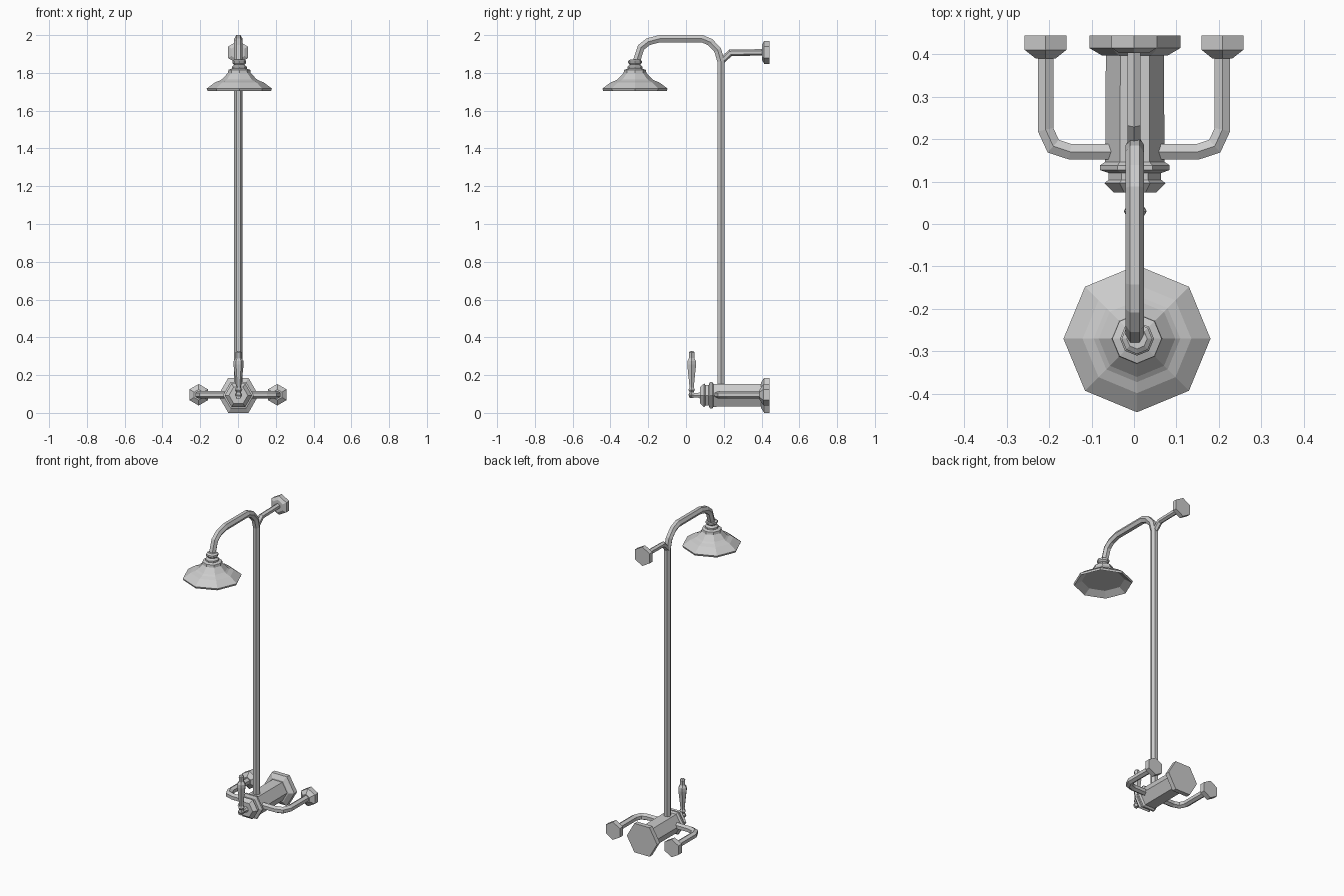
import bpy, bmesh, math
from mathutils import Vector

if "Cube" in bpy.data.objects:
    bpy.data.objects.remove(bpy.data.objects["Cube"])

ZC = 0.093   # height of the valve axis


def finish(name, bm):
    bmesh.ops.recalc_face_normals(bm, faces=bm.faces)
    mesh = bpy.data.meshes.new(name)
    bm.to_mesh(mesh)
    bm.free()
    obj = bpy.data.objects.new(name, mesh)
    bpy.context.collection.objects.link(obj)
    return obj


def skin(name, rings):
    """Join successive rings of points with quads and cap both ends."""
    bm = bmesh.new()
    rows = [[bm.verts.new(p) for p in ring] for ring in rings]
    n = len(rows[0])
    for a, b in zip(rows, rows[1:]):
        for i in range(n):
            j = (i + 1) % n
            bm.faces.new((a[i], a[j], b[j], b[i]))
    bm.faces.new(rows[0])
    bm.faces.new(rows[-1])
    return finish(name, bm)


def turned(name, profile, center, axis, sides=6, phase=0.0):
    """Low-poly turned part; profile is (radius, position along axis)."""
    rings = []
    for r, t in profile:
        ring = []
        for k in range(sides):
            a = math.radians(phase) + math.tau * k / sides
            u, v = r * math.cos(a), r * math.sin(a)
            if axis == 'Z':
                ring.append((center[0] + u, center[1] + v, t))
            else:
                ring.append((center[0] + u, t, center[1] + v))
        rings.append(ring)
    return skin(name, rings)


def pipe(name, path, radius, binormal, phase=0.0, sides=6):
    """Mitred tube along a planar path."""
    pts = [Vector(p) for p in path]
    b = Vector(binormal)
    rings = []
    for i, p in enumerate(pts):
        t0 = (p - pts[i - 1]).normalized() if i else (pts[1] - p).normalized()
        t1 = (pts[i + 1] - p).normalized() if i < len(pts) - 1 else t0
        t = (t0 + t1).normalized()
        n = b.cross(t) / max(t.dot(t0), 0.5)
        rings.append([p + radius * (math.cos(a) * b + math.sin(a) * n)
                      for a in (math.radians(phase) + math.tau * k / sides
                                for k in range(sides))])
    return skin(name, rings)


# Valve body with wall flange and stepped front collars
turned("valve_body", [(0.068, 0.43), (0.07, 0.14)], (0.002, ZC), 'Y')
turned("valve_wall_flange", [(0.107, 0.443), (0.107, 0.414), (0.078, 0.397)],
       (0.002, ZC), 'Y')
turned("valve_collar",
       [(0.07, 0.146), (0.082, 0.138), (0.082, 0.127), (0.062, 0.12),
        (0.062, 0.104), (0.072, 0.096), (0.05, 0.074)], (0.002, ZC), 'Y')

# Riser and overhead arch in one bent tube
pipe("riser_pipe",
     [(0.002, y, z) for y, z in
      [(0.185, 0.11), (0.185, 1.86), (0.168, 1.92), (0.128, 1.963),
       (0.085, 1.981), (-0.14, 1.981), (-0.2, 1.965), (-0.238, 1.935),
       (-0.266, 1.85)]], 0.022, (1, 0, 0))

# Upper wall brace
pipe("wall_brace",
     [(0, y, z) for y, z in
      [(0.185, 1.86), (0.235, 1.906), (0.415, 1.909)]], 0.017, (1, 0, 0), 30)
turned("brace_wall_flange", [(0.061, 0.443), (0.061, 0.414), (0.04, 0.402)],
       (0, 1.909), 'Y', phase=30)

# Supply arms, left and right
for s, label in ((-1, "left"), (1, "right")):
    pipe(label + "_supply_arm",
         [(s * x, y, ZC + 0.003) for x, y in
          [(0.05, 0.17), (0.15, 0.17), (0.19, 0.183), (0.208, 0.222),
           (0.208, 0.41)]], 0.021, (0, 0, 1))
    turned(label + "_supply_flange",
           [(0.057, 0.443), (0.057, 0.41), (0.028, 0.39)],
           (s * 0.208, ZC + 0.003), 'Y', phase=30)

# Lever handle on its stem
turned("handle_stem", [(0.022, 0.08), (0.013, 0.062), (0.013, 0.03), (0.018, 0.018)],
       (0.003, ZC), 'Y')
turned("lever_handle",
       [(0.012, 0.08), (0.02, 0.095), (0.012, 0.11), (0.02, 0.122),
        (0.013, 0.134), (0.018, 0.18), (0.027, 0.255), (0.026, 0.275),
        (0.016, 0.29), (0.017, 0.32), (0.01, 0.328)], (0.003, 0.03), 'Z')

# Octagonal shower head with recessed underside
turned("shower_head",
       [(0.024, 1.872), (0.036, 1.864), (0.036, 1.852), (0.028, 1.843),
        (0.04, 1.832), (0.04, 1.822), (0.058, 1.816), (0.06, 1.8),
        (0.09, 1.768), (0.102, 1.76), (0.128, 1.75), (0.173, 1.717),
        (0.168, 1.705), (0.125, 1.732)], (0.007, -0.27), 'Z', sides=8)
